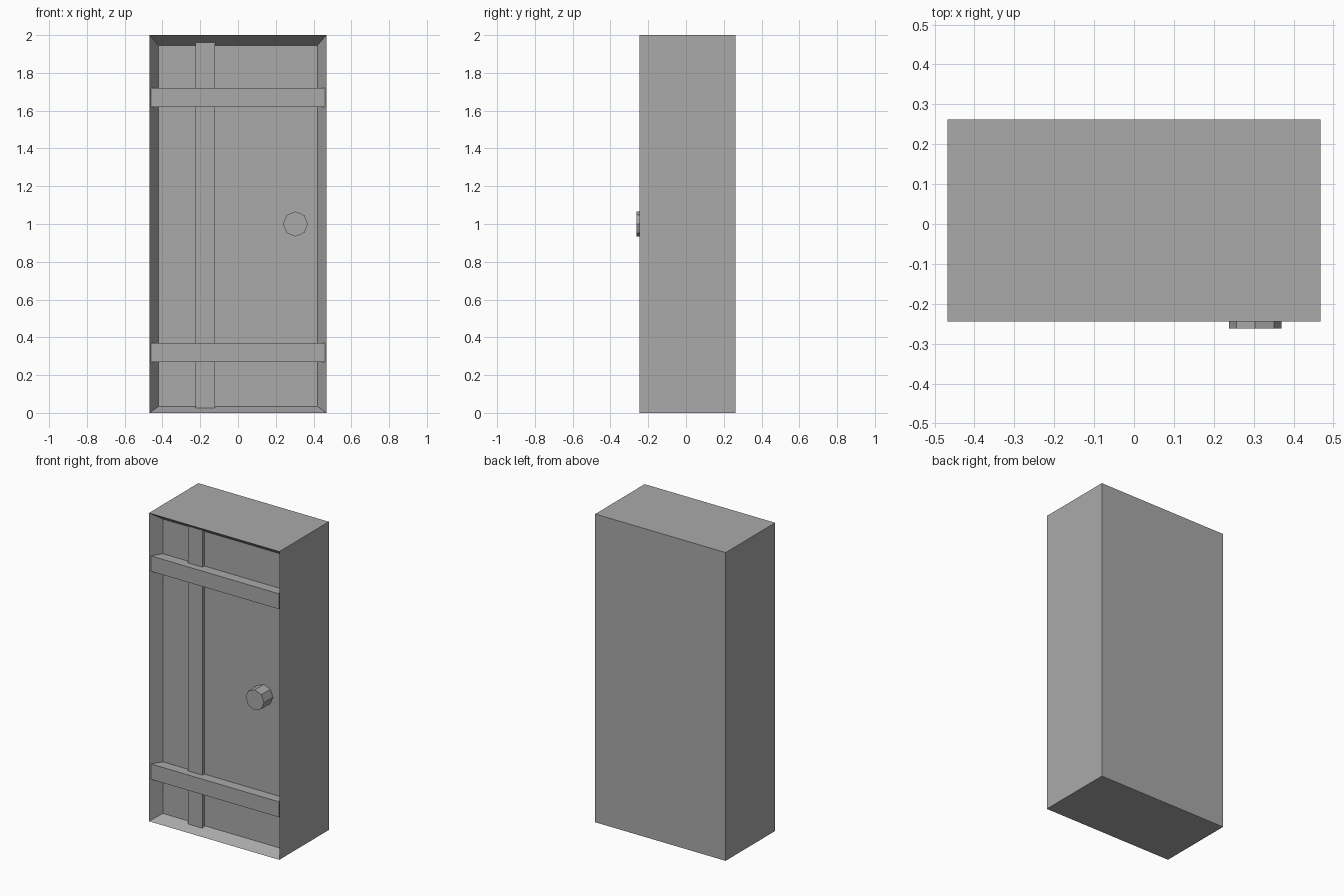
import bpy
import bmesh
import math
from mathutils import Matrix

if "Cube" in bpy.data.objects:
    bpy.data.objects.remove(bpy.data.objects["Cube"])

grey = bpy.data.materials.new("plain grey")
grey.use_nodes = True
COLOUR = (0.4, 0.4, 0.4, 1)
grey.diffuse_color = COLOUR
grey.node_tree.nodes["Principled BSDF"].inputs["Base Color"].default_value = COLOUR

DOOR_Y = -0.17   # recessed door panel
FRONT_Y = -0.245  # front rim of the body


def finish(name, bm):
    mesh = bpy.data.meshes.new(name)
    bmesh.ops.recalc_face_normals(bm, faces=bm.faces)
    bm.to_mesh(mesh)
    bm.free()
    mesh.materials.append(grey)
    obj = bpy.data.objects.new(name, mesh)
    bpy.context.collection.objects.link(obj)
    return obj


def box_mesh(low, high):
    bm = bmesh.new()
    size = [b - a for a, b in zip(low, high)]
    middle = [(a + b) / 2 for a, b in zip(low, high)]
    bmesh.ops.create_cube(bm, size=1, matrix=Matrix.Translation(middle) @ Matrix.Diagonal((*size, 1)))
    return bm


# Body with a sloped recess in the front
bm = box_mesh((-0.468, FRONT_Y, 0), (0.468, 0.262, 2))
front = min(bm.faces, key=lambda f: f.calc_center_median().y)
bmesh.ops.inset_individual(bm, faces=[front], thickness=0.03)
for v in front.verts:
    v.co.x = math.copysign(0.42, v.co.x)
    v.co.y = DOOR_Y
    v.co.z = 0.035 if v.co.z < 1 else 1.945
finish("locker_body", bm)

# Door battens
finish("upright_batten", box_mesh((-0.225, -0.19, 0.026), (-0.122, DOOR_Y, 1.96)))
for name, z in (("lower_crossbar", 0.27), ("upper_crossbar", 1.62)):
    finish(name, box_mesh((-0.46, -0.235, z), (0.46, DOOR_Y, z + 0.1)))

# Eight-sided knob
bm = bmesh.new()
depth = 0.092
turn = Matrix.Translation((0.304, DOOR_Y - depth / 2, 1.0)) @ Matrix.Rotation(math.pi / 2, 4, "X")
bmesh.ops.create_cone(bm, cap_ends=True, segments=8, radius1=0.066, radius2=0.066, depth=depth, matrix=turn)
finish("door_knob", bm)
